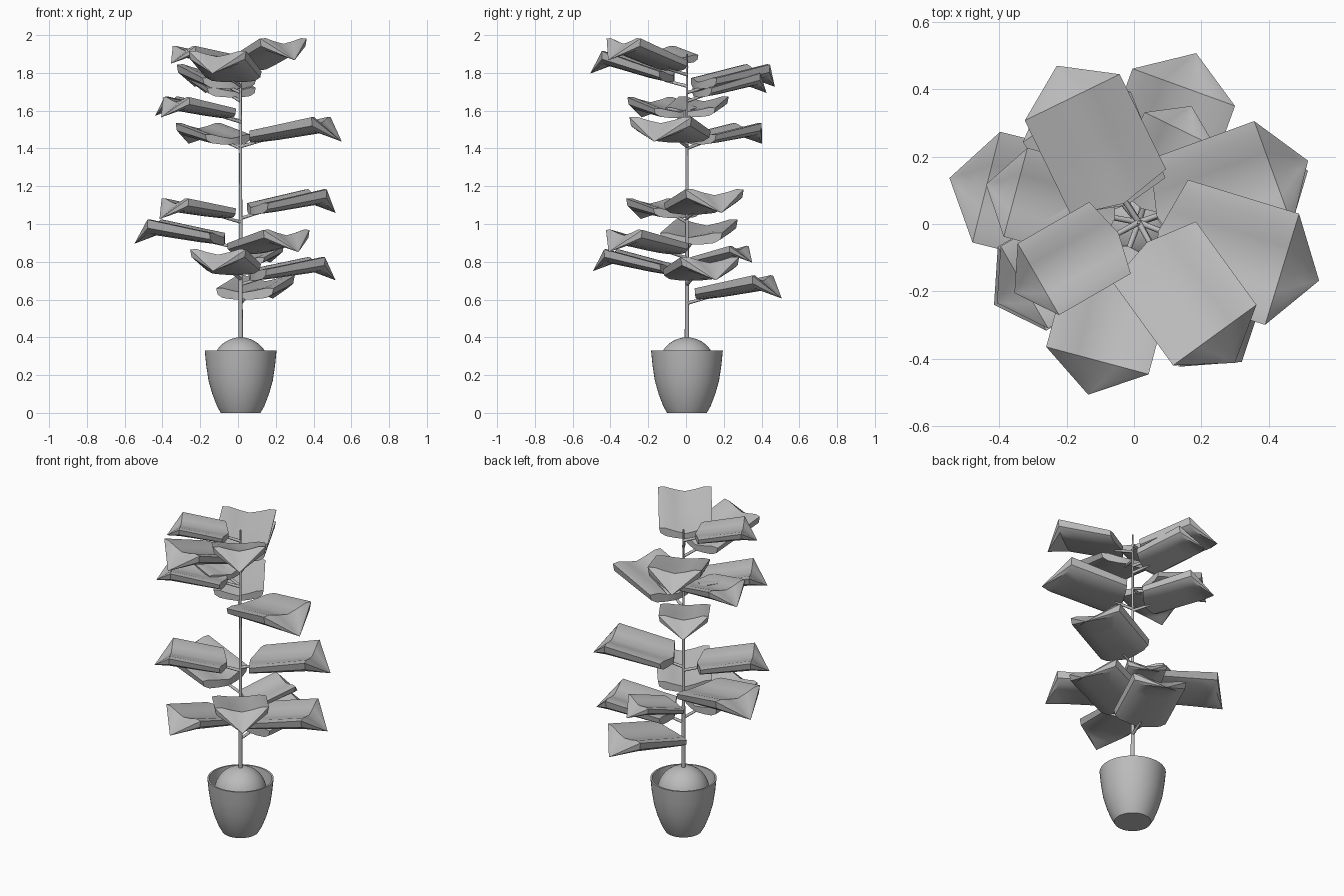
import bpy, bmesh, math
from mathutils import Vector

if "Cube" in bpy.data.objects:
    bpy.data.objects.remove(bpy.data.objects["Cube"])

grey = bpy.data.materials.new("plain_grey")
grey.diffuse_color = (0.5, 0.5, 0.5, 1)
grey.use_nodes = True
grey.node_tree.nodes["Principled BSDF"].inputs["Base Color"].default_value = grey.diffuse_color
AXIS = Vector((0.014, 0.005, 0))      # centre line of pot and stem


def finish(name, bm, angle=40):
    """Turn a bmesh into a named, smooth shaded object."""
    me = bpy.data.meshes.new(name)
    bmesh.ops.recalc_face_normals(bm, faces=bm.faces)
    bm.to_mesh(me)
    bm.free()
    me.materials.append(grey)
    ob = bpy.data.objects.new(name, me)
    bpy.context.collection.objects.link(ob)
    bpy.ops.object.select_all(action='DESELECT')
    ob.select_set(True)
    bpy.context.view_layer.objects.active = ob
    bpy.ops.object.shade_smooth_by_angle(angle=math.radians(angle))
    return ob


def lathe(name, profile, steps=48):
    bm = bmesh.new()
    vs = [bm.verts.new((r, 0, z)) for r, z in profile]
    es = [bm.edges.new(p) for p in zip(vs, vs[1:])]
    bmesh.ops.spin(bm, geom=vs + es, axis=(0, 0, 1), cent=(0, 0, 0),
                   angle=math.tau, steps=steps, use_merge=True)
    bmesh.ops.remove_doubles(bm, verts=bm.verts, dist=1e-5)
    ob = finish(name, bm)
    ob.location = AXIS
    return ob


def rod(name, a, b, r1, r2):
    a, b = Vector(a), Vector(b)
    bm = bmesh.new()
    bmesh.ops.create_cone(bm, cap_ends=True, segments=12, radius1=r1, radius2=r2,
                          depth=(b - a).length)
    rot = (b - a).to_track_quat('Z', 'Y')
    for v in bm.verts:
        v.co = rot @ v.co + (a + b) / 2
    return finish(name, bm)


# closed leaf cross-section (half-width fraction, height fraction):
# shallow trough on top, steep flanks, rounded underside
TOP = [(1.0, 1.0), (0.75, 1.02), (0.4, 0.8), (0.0, 0.62)]
UNDER = [(0.0, 0.0), (0.4, 0.03), (0.75, 0.14), (0.95, 0.45)]
RIGHT = UNDER + TOP[:-1]
SECTION = RIGHT + [TOP[-1]] + [(-v, h) for v, h in RIGHT[:0:-1]]


def leaf(i, azimuth, R, z0, slope):
    """Cushion-like leaf: parallel sides, pointed drooping tip at radius R."""
    az = math.radians(azimuth)
    out = Vector((math.cos(az), math.sin(az), 0))
    side = Vector((-out.y, out.x, 0))
    tip_z = z0 + slope * 0.6 * R - 0.08 * R
    bm = bmesh.new()
    rows = []
    for u in (0.2, 0.35, 0.5, 0.65, 0.8, 0.87, 0.94, 1.0):
        t = max(0, (u - 0.8) / 0.2)          # 0 on the blade, 1 at the tip
        ub = min(u, 0.8)
        row = []
        for v, h in SECTION:
            z = z0 + slope * (ub - 0.2) * R + h * R * (0.11 + 0.06 * (ub - 0.2))
            z += (tip_z - z) * t
            # the base bulges towards the stem in the middle
            r = u - (0.07 * (1 - abs(v)) if u == 0.2 else 0)
            p = out * r * R + side * v * 0.3 * R * (1 - t)
            row.append(bm.verts.new((p.x, p.y, z)))
        rows.append(row)
    n = len(SECTION)
    for a, b in zip(rows, rows[1:]):
        for k in range(n):
            j = (k + 1) % n
            bm.faces.new((a[k], a[j], b[j], b[k]))
    # base cap in mirrored strips
    a, m = rows[0], n // 2
    for s in (1, -1):
        bm.faces.new([a[(s * k) % n] for k in range(m + 1)])
    bmesh.ops.remove_doubles(bm, verts=bm.verts, dist=1e-5)
    finish(f"leaf_{i}", bm, 35)
    # stalk joining the leaf to the stem
    end = out * 0.22 * R
    rod(f"leaf_stalk_{i}", (AXIS.x, AXIS.y, z0 - 0.02), (end.x, end.y, z0 + 0.01),
        0.009, 0.007)


# pot with open rim, soil mound and stem
lathe("pot", [(0, 0), (0.105, 0), (0.125, 0.035), (0.15, 0.1), (0.17, 0.17), (0.182, 0.25),
              (0.19, 0.33), (0.18, 0.33), (0.172, 0.25), (0.16, 0.2), (0, 0.2)])
lathe("soil_mound", [(0.15 * math.cos(a), 0.25 + 0.15 * math.sin(a))
                     for a in [math.radians(d) for d in range(-20, 91, 10)]])
rod("stem", AXIS + Vector((0, 0, 0.36)), AXIS + Vector((0, 0, 1.9)), 0.012, 0.005)

# leaves: azimuth, tip radius, height at leaf base, upward slope
LEAVES = [
    (-54, .51, 1.81, .32), (210, .41, 1.85, .13), (255, .525, 1.75, .28),
    (116, .523, 1.715, .17), (112, .46, 1.67, .22), (165, .455, 1.565, .16),
    (210, .47, 1.56, .15), (-17, .575, 1.43, .15), (123, .48, 1.42, .15),
    (20, .55, 1.05, .16), (210, .48, 1.03, .12), (166, .565, .89, .15),
    (-52, .52, .84, .17), (255, .51, .73, .2), (64, .39, .78, .2),
    (17, .54, .70, .14), (70, .54, .60, .15),
]
for i, spec in enumerate(LEAVES, 1):
    leaf(i, *spec)
